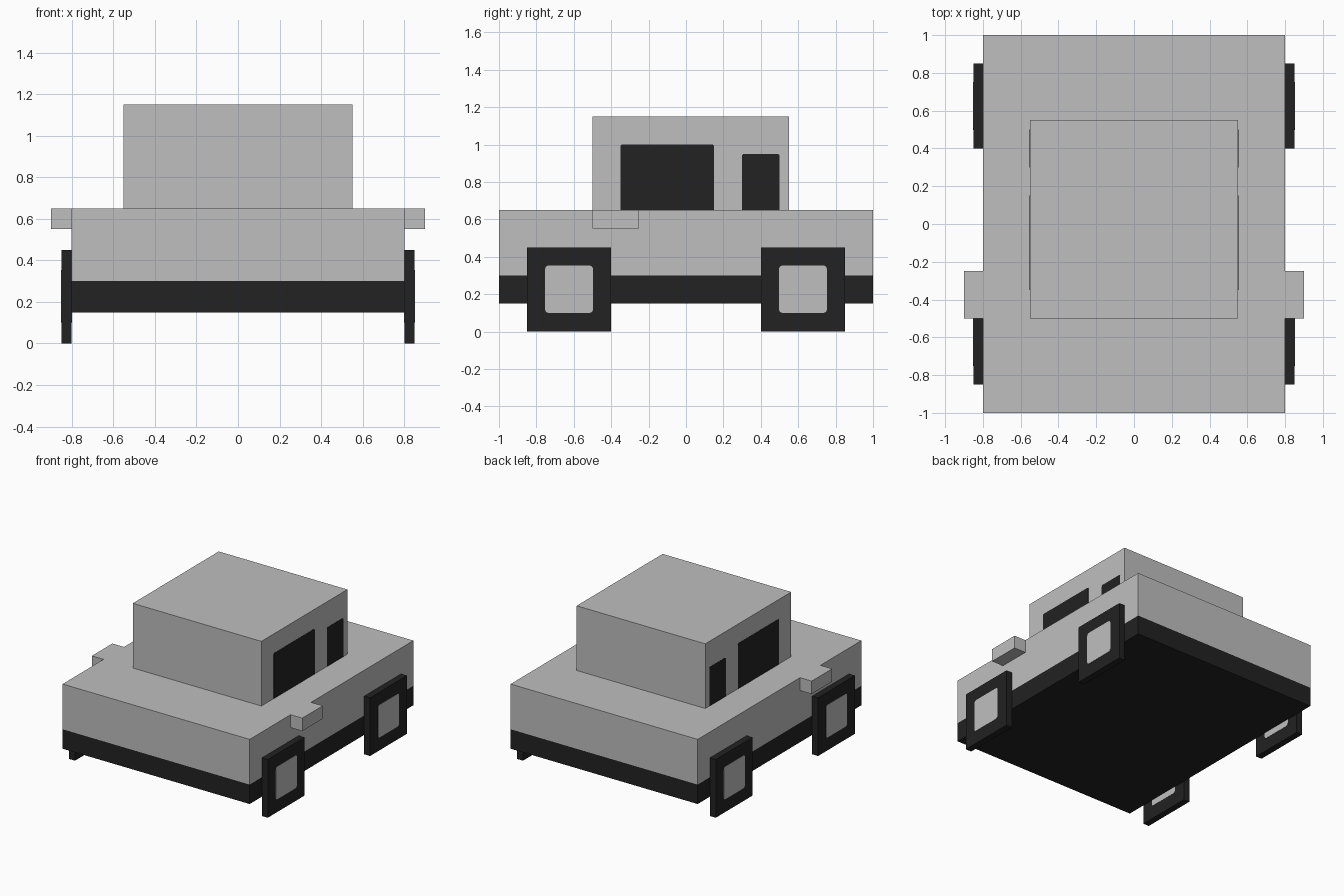
import bpy
import bmesh
from mathutils import Vector

cube = bpy.data.objects.get("Cube")
if cube:
    bpy.data.objects.remove(cube, do_unlink=True)


def make_material(name, value):
    mat = bpy.data.materials.new(name)
    mat.use_nodes = True
    color = (value, value, value, 1)
    mat.diffuse_color = color
    mat.node_tree.nodes["Principled BSDF"].inputs["Base Color"].default_value = color
    return mat


grey = make_material("light grey", 0.52)
black = make_material("soft black", 0.016)
PLATE = 0.002


def box(name, xs, ys, zs, mat, corner=0, top_only=False):
    """Box between limits; corner rounds the edges that run along x."""
    lo, hi = (Vector(p) for p in zip(xs, ys, zs))
    mid, size = (lo + hi) / 2, hi - lo
    bm = bmesh.new()
    bmesh.ops.create_cube(bm, size=1)
    for v in bm.verts:
        v.co = v.co * size
    if corner:
        edges = [e for e in bm.edges
                 if abs(e.verts[0].co.x - e.verts[1].co.x) > size.x / 2
                 and (e.verts[0].co.z > 0 or not top_only)]
        bmesh.ops.bevel(bm, geom=edges, offset=corner, segments=3,
                        profile=0.5, affect='EDGES')
    mesh = bpy.data.meshes.new(name)
    bm.to_mesh(mesh)
    bm.free()
    mesh.materials.append(mat)
    obj = bpy.data.objects.new(name, mesh)
    obj.location = mid
    bpy.context.collection.objects.link(obj)
    return obj


def sided(x0, x1, side):
    return sorted((x0 * side, x1 * side))


# Body, underside and cabin
box("body", (-0.8, 0.8), (-1, 1), (0.3, 0.65), grey)
box("chassis", (-0.8, 0.8), (-1, 1), (0.15, 0.3), black)
box("cabin", (-0.55, 0.55), (-0.5, 0.55), (0.65, 1.15), grey)

for label, side in (("left", 1), ("right", -1)):
    # Side mirror
    box(label + "_mirror", sided(0.8, 0.9, side), (-0.5, -0.25), (0.55, 0.65), grey)

    # Side windows, standing on the body deck
    glass = sided(0.55, 0.55 + PLATE, side)
    box(label + "_front_window", glass, (-0.35, 0.15), (0.65, 1.0), black, 0.01, True)
    box(label + "_rear_window", glass, (0.3, 0.5), (0.65, 0.95), black, 0.01, True)

    # Square wheels with a hub panel on both faces
    for end, y in (("front", -0.85), ("rear", 0.4)):
        name = label + "_" + end
        box(name + "_wheel", sided(0.8, 0.85, side), (y, y + 0.45), (0, 0.45), black)
        for face, x in (("outer", 0.85), ("inner", 0.8 - PLATE)):
            box(name + "_" + face + "_hub", sided(x, x + PLATE, side),
                (y + 0.097, y + 0.353), (0.1, 0.353), grey, 0.018)
